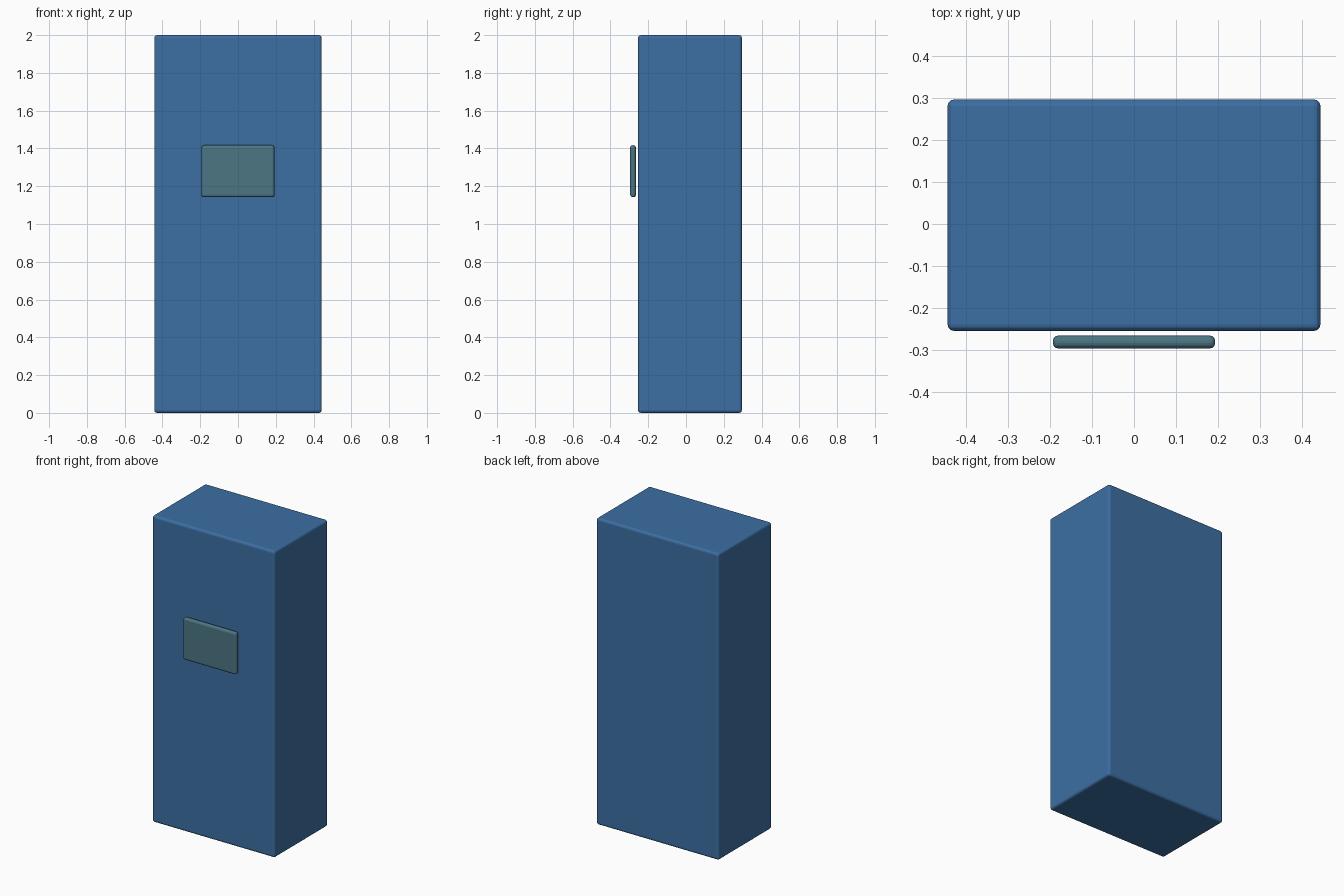
import bpy

if "Cube" in bpy.data.objects:
    bpy.data.objects.remove(bpy.data.objects["Cube"])


def material(name, color):
    mat = bpy.data.materials.new(name)
    mat.diffuse_color = (*color, 1.0)
    mat.use_nodes = True
    mat.node_tree.nodes["Principled BSDF"].inputs["Base Color"].default_value = mat.diffuse_color
    return mat


def rounded_box(name, lo, hi, radius, segments, mat):
    """Box between two corners with evenly rounded edges."""
    centre = [(a + b) / 2 for a, b in zip(lo, hi)]
    bpy.ops.mesh.primitive_cube_add(size=1, location=centre)
    obj = bpy.context.object
    obj.name = name
    obj.scale = [b - a for a, b in zip(lo, hi)]
    bpy.ops.object.transform_apply(location=False, rotation=False, scale=True)
    bevel = obj.modifiers.new("rounded_edges", "BEVEL")
    bevel.width = radius
    bevel.segments = segments
    obj.data.materials.append(mat)
    return obj


blue = material("cabinet_blue", (0.045, 0.159, 0.367))
teal = material("screen_teal", (0.072, 0.181, 0.231))

# Tall cabinet body
rounded_box("cabinet_body", (-0.443, -0.254, 0.0), (0.443, 0.296, 2.0), 0.015, 3, blue)

# Thin screen standing just off the front face
rounded_box("front_screen", (-0.193, -0.296, 1.142), (0.193, -0.265, 1.417), 0.0135, 3, teal)
